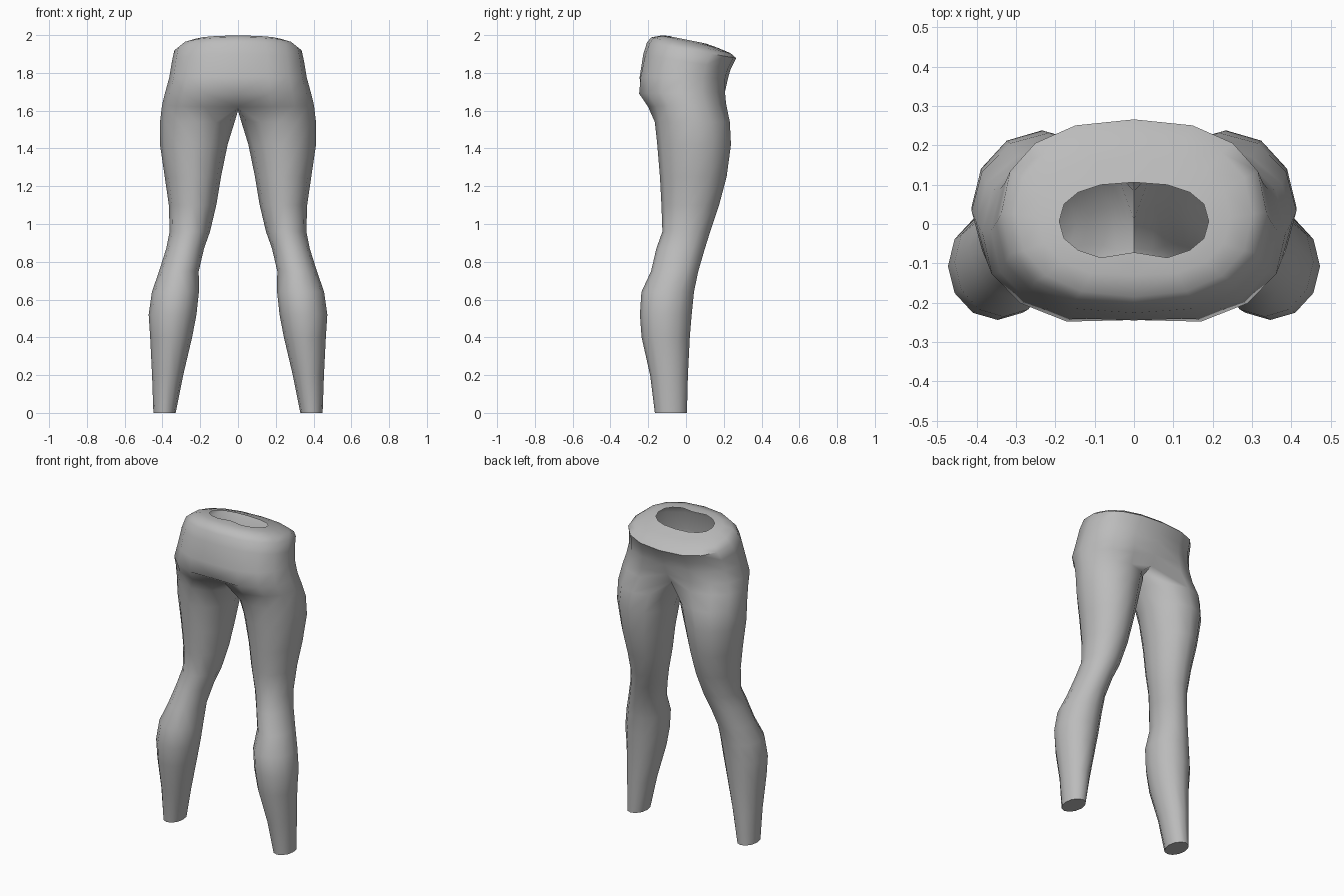
import bpy, bmesh
from math import sin, cos, radians, copysign

cube = bpy.data.objects.get("Cube")
if cube:
    bpy.data.objects.remove(cube)

mat = bpy.data.materials.new("plain grey")
mat.use_nodes = True
grey = (0.5, 0.5, 0.5, 1)
mat.diffuse_color = grey
mat.node_tree.nodes["Principled BSDF"].inputs["Base Color"].default_value = grey

# Leg sections: height, inner x, outer x, front y, back y
LEG = [
    (0.00, .33, .448, -.165, .005), (0.20, .29, .455, -.19, .01),
    (0.40, .243, .465, -.235, .02), (0.52, .22, .473, -.244, .03),
    (0.64, .207, .456, -.236, .042), (0.75, .208, .418, -.185, .065),
    (0.87, .18, .38, -.157, .10), (0.96, .148, .362, -.125, .128),
    (1.10, .115, .366, -.13, .175), (1.25, .09, .388, -.138, .215),
    (1.42, .055, .413, -.152, .238), (1.54, .018, .413, -.165, .232),
]
# Pelvis sections: front z, back z, half width, front y, back y, front and back dents
PELVIS = [
    (1.62, 1.64, .402, -.215, .226, .08, .07),
    (1.69, 1.70, .386, -.264, .222, .02, .03),
    (1.78, 1.77, .364, -.255, .222, .01, 0),
    (1.90, 1.82, .350, -.23, .236, .004, 0),
    (1.96, 1.878, .337, -.207, .266, 0, 0),
    (1.988, 1.905, .30, -.185, .235, 0, 0),
    (1.998, 1.932, .245, -.135, .17, .005, 0),
    (1.995, 1.955, .19, -.092, .106, .02, 0),
]

bm = bmesh.new()


def leg_ring(z, xi, xo, yf, yb):
    """Twelve points: nine round the outside, then three on the inner side."""
    cx, rx, cy, ry = (xi + xo) / 2, (xo - xi) / 2, (yf + yb) / 2, (yb - yf) / 2
    angles = [radians(240 + 30 * i) for i in range(12)]
    return [bm.verts.new((cx + rx * cos(a), cy + ry * sin(a), z)) for a in angles]


def pelvis_arc(zf, zb, w, yf, yb, dent_f, dent_b):
    """Nine points from front centre round the side to back centre."""
    cy, ry, verts = (yf + yb) / 2, (yb - yf) / 2, []
    for i in range(9):
        a = radians(-90 + 22.5 * i)
        x = w * abs(cos(a)) ** .85 if 0 < i < 8 else 0
        y = cy + ry * copysign(abs(sin(a)) ** .85, sin(a))
        z = zf + (zb - zf) * (y - yf) / (yb - yf)
        y += dent_f if i == 0 else -dent_b if i == 8 else 0
        verts.append(bm.verts.new((x, y, z)))
    return verts


def bridge(low, high, closed):
    n = len(low)
    for i in range(n if closed else n - 1):
        j = (i + 1) % n
        bm.faces.new((low[i], low[j], high[j], high[i]))


# Leg and closed ankle
legs = [leg_ring(*row) for row in LEG]
for low, high in zip(legs, legs[1:]):
    bridge(low, high, True)
bm.faces.new(list(reversed(legs[0])))

# Hips, waist and inward waist rim
arcs = [pelvis_arc(*row) for row in PELVIS]
for low, high in zip(arcs, arcs[1:]):
    bridge(low, high, False)

# Crotch seam closes the first hip arc into a full leg ring
start, end = arcs[0][-1].co, arcs[0][0].co
seam = []
for t in (.25, .5, .75):
    p = start.lerp(end, t)
    seam.append(bm.verts.new((0, p.y, p.z - .025)))
bridge(legs[-1], arcs[0] + seam, True)

# Mirror the half body
geom = bm.verts[:] + bm.edges[:] + bm.faces[:]
bmesh.ops.mirror(bm, geom=geom, axis="X", merge_dist=.0005)
bmesh.ops.remove_doubles(bm, verts=bm.verts[:], dist=.0005)
bmesh.ops.recalc_face_normals(bm, faces=bm.faces[:])

mesh = bpy.data.meshes.new("hips_and_legs")
bm.to_mesh(mesh)
bm.free()
mesh.materials.append(mat)
body = bpy.data.objects.new("hips_and_legs", mesh)
bpy.context.collection.objects.link(body)
bpy.ops.object.select_all(action="DESELECT")
body.select_set(True)
bpy.context.view_layer.objects.active = body
bpy.ops.object.shade_smooth_by_angle(angle=radians(60))
